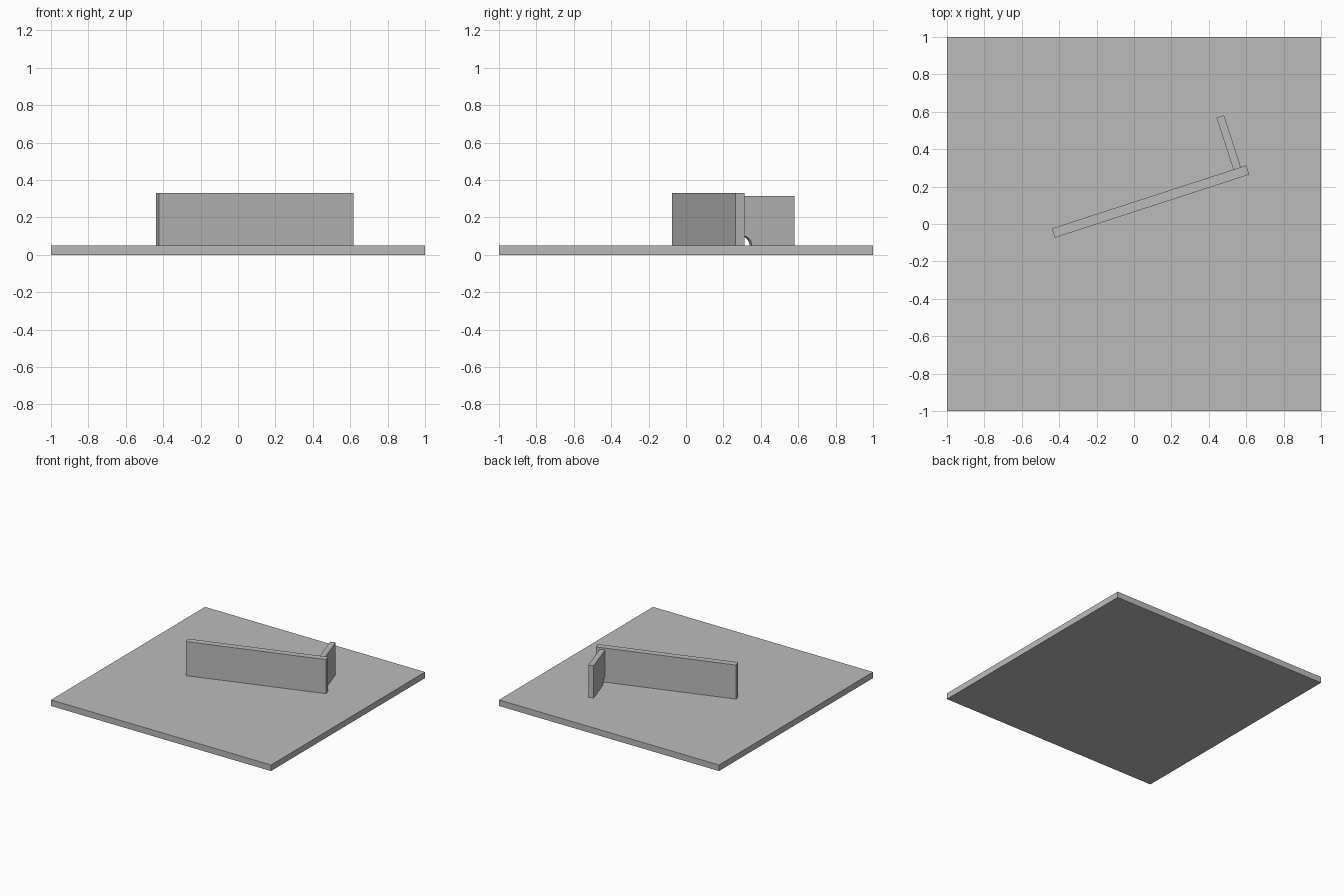
import bpy, bmesh, math
from mathutils import Matrix

cube = bpy.data.objects.get("Cube")
if cube:
    bpy.data.objects.remove(cube, do_unlink=True)

# One plain grey for everything
grey = bpy.data.materials.new("plain grey")
grey.use_nodes = True
colour = (0.5, 0.5, 0.5, 1)
grey.diffuse_color = colour
grey.node_tree.nodes["Principled BSDF"].inputs["Base Color"].default_value = colour

FLOOR = 0.05
WALL_FRAME = Matrix.Translation((0.0885, 0.12, 0)) @ Matrix.Rotation(math.radians(18), 4, "Z")


def slab(name, profile, x0, x1, frame=Matrix()):
    """Extrude a (y, z) profile along x, then place it with the frame."""
    bm = bmesh.new()
    face = bm.faces.new([bm.verts.new((x0, y, z)) for y, z in profile])
    moved = bmesh.ops.extrude_face_region(bm, geom=[face])["geom"]
    verts = [v for v in moved if isinstance(v, bmesh.types.BMVert)]
    bmesh.ops.translate(bm, verts=verts, vec=(x1 - x0, 0, 0))
    bmesh.ops.recalc_face_normals(bm, faces=bm.faces)
    mesh = bpy.data.meshes.new(name)
    bm.to_mesh(mesh)
    bm.free()
    mesh.materials.append(grey)
    obj = bpy.data.objects.new(name, mesh)
    obj.matrix_world = frame
    bpy.context.collection.objects.link(obj)
    return obj


def rectangle(y0, y1, z0, z1):
    return [(y0, z0), (y1, z0), (y1, z1), (y0, z1)]


# Square base plate
slab("base_plate", rectangle(-1, 1, 0, FLOOR), -1, 1)

# Long wall, turned on the plate
back = 0.026
slab("long_wall", rectangle(-back, back, FLOOR, 0.33), -0.5465, 0.5465, WALL_FRAME)

# Short wall behind it, with a rounded drain notch in the inner lower corner
radius, steps = 0.05, 12
notch = []
for i in range(steps + 1):
    a = math.pi / 2 * (1 - i / steps)
    notch.append((back + radius * math.cos(a), FLOOR + radius * math.sin(a)))
outline = notch + [(0.317, FLOOR), (0.317, 0.315), (back, 0.315)]
slab("short_wall", outline, 0.474, 0.516, WALL_FRAME)
